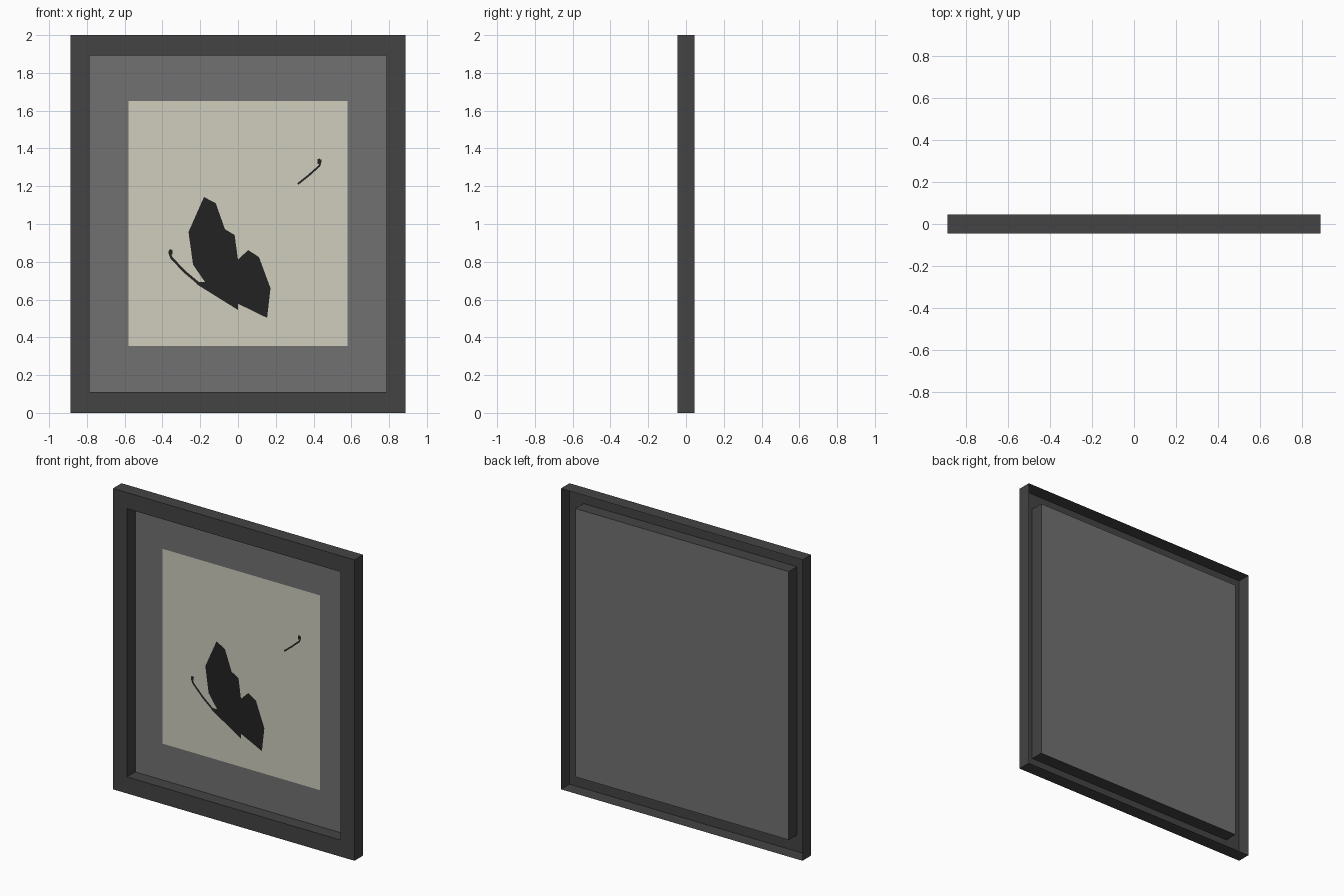
import bpy
import bmesh
from mathutils import Vector

if "Cube" in bpy.data.objects:
    bpy.data.objects.remove(bpy.data.objects["Cube"])


def material(name, rgb):
    m = bpy.data.materials.new(name)
    m.diffuse_color = (*rgb, 1.0)
    m.use_nodes = True
    m.node_tree.nodes["Principled BSDF"].inputs["Base Color"].default_value = m.diffuse_color
    return m


FRAME = material("charcoal frame", (0.057, 0.057, 0.057))
MAT = material("grey mat", (0.165, 0.165, 0.165))
PAPER = material("cream paper", (0.62, 0.61, 0.51))
INK = material("black ink", (0.016, 0.016, 0.016))


def make_object(name, verts, faces, mat):
    mesh = bpy.data.meshes.new(name)
    mesh.from_pydata(verts, [], faces)
    mesh.materials.append(mat)
    ob = bpy.data.objects.new(name, mesh)
    bpy.context.collection.objects.link(ob)
    return ob


def rect(hx, z0, z1, y):
    return [(-hx, y, z0), (hx, y, z0), (hx, y, z1), (-hx, y, z1)]


def flat_shape(name, points, y, mat):
    """Flat triangulated outline facing the front."""
    ob = make_object(name, [(x, y, z) for x, z in points],
                     [tuple(range(len(points)))], mat)
    bm = bmesh.new()
    bm.from_mesh(ob.data)
    if bm.faces[:][0].normal.y > 0:
        bmesh.ops.reverse_faces(bm, faces=bm.faces[:])
    bmesh.ops.triangulate(bm, faces=bm.faces[:])
    bm.to_mesh(ob.data)
    bm.free()
    return ob


def ribbon(name, path, width, y, mat):
    """Thin flat stroke along a path."""
    pts = [Vector(p) for p in path]
    left, right = [], []
    for i, p in enumerate(pts):
        d = (pts[min(i + 1, len(pts) - 1)] - pts[max(i - 1, 0)]).normalized()
        n = Vector((-d.y, d.x)) * width / 2
        left.append(p + n)
        right.append(p - n)
    n = len(pts)
    verts = [(p.x, y, p.y) for p in left + right]
    faces = [(i, n + i, n + i + 1, i + 1) for i in range(n - 1)]
    return make_object(name, verts, faces, mat)


# Frame moulding: outer wall, front face and inner wall, open at the back
FRONT, BACK, PANEL = -0.045, 0.045, 0.042
OUT, INN = (0.888, 0.0, 2.0), (0.785, 0.11, 1.893)
verts = (rect(*OUT, BACK) + rect(*OUT, FRONT)
         + rect(*INN, FRONT) + rect(*INN, PANEL))
faces = []
for loop in range(3):
    a, b = loop * 4, loop * 4 + 4
    for i in range(4):
        j = (i + 1) % 4
        faces.append((a + i, a + j, b + j, b + i))
make_object("frame", verts, faces, FRAME)

# Mat panel closing the frame, and the paper on it
make_object("mat_panel", rect(*INN, PANEL), [(0, 1, 2, 3)], MAT)
make_object("paper", rect(0.579, 0.355, 1.65, 0.036), [(0, 1, 2, 3)], PAPER)

# Butterfly silhouette
wings = [(-0.18, 1.143), (-0.118, 1.11), (-0.069, 0.972), (-0.018, 0.942),
         (0.0, 0.81), (0.053, 0.862), (0.111, 0.825), (0.172, 0.66),
         (0.154, 0.503), (0.0, 0.578), (0.0, 0.545), (-0.217, 0.68),
         (-0.222, 0.693), (-0.175, 0.693), (-0.238, 0.785), (-0.262, 0.958)]
flat_shape("butterfly_wings", wings, 0.031, INK)

# Antennae
ribbon("left_antenna", [(-0.20, 0.678), (-0.28, 0.745), (-0.352, 0.82),
                        (-0.362, 0.845), (-0.353, 0.864)], 0.013, 0.031, INK)
ribbon("right_antenna", [(0.317, 1.212), (0.375, 1.258), (0.431, 1.308),
                         (0.436, 1.325), (0.428, 1.345)], 0.010, 0.031, INK)
for name, x, z in (("left_antenna_tip", -0.356, 0.852),
                   ("right_antenna_tip", 0.432, 1.331)):
    flat_shape(name, [(x - 0.012, z - 0.012), (x + 0.008, z - 0.014),
                      (x + 0.010, z + 0.010), (x - 0.010, z + 0.012)],
               0.030, INK)
